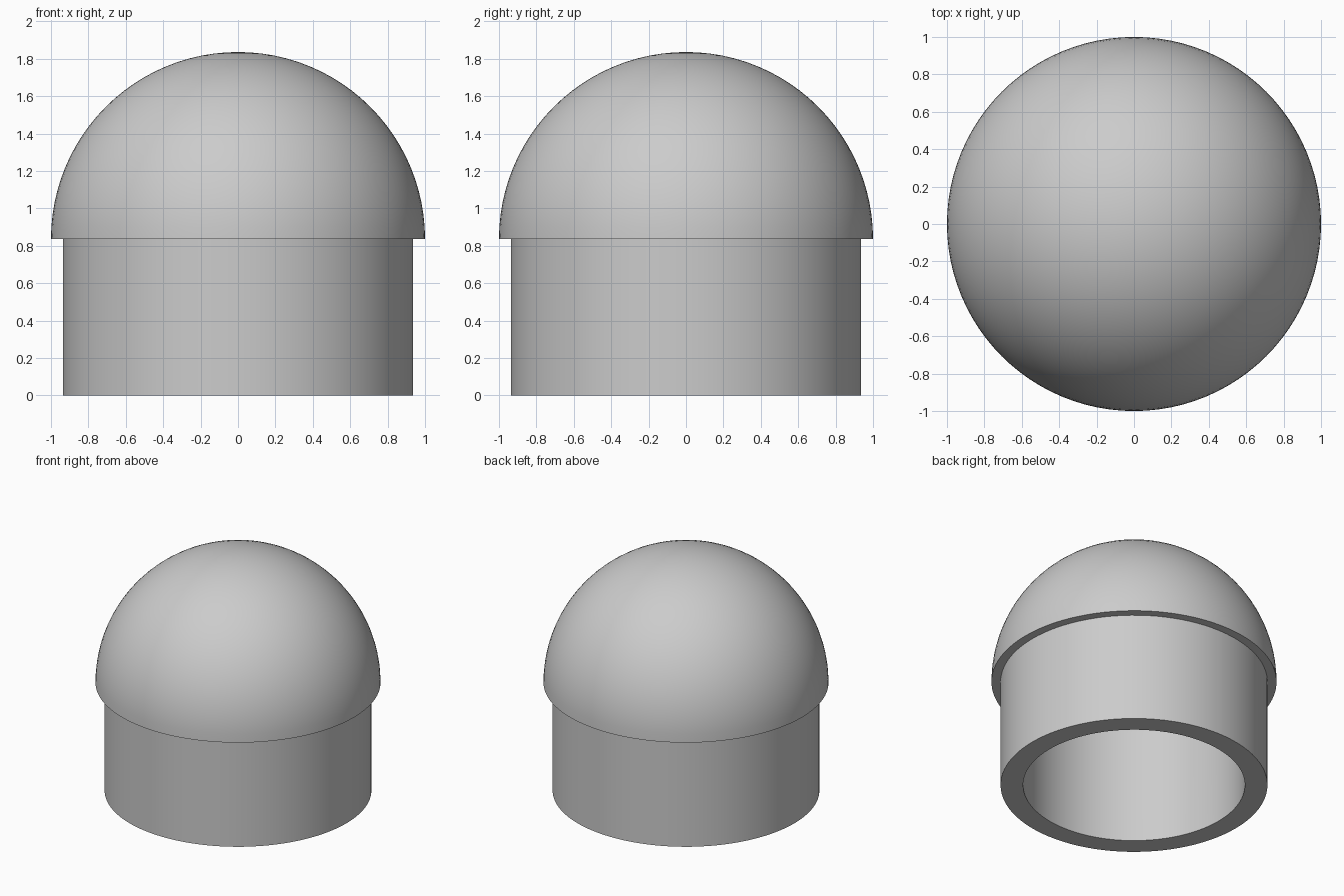
import bpy, bmesh, math

if "Cube" in bpy.data.objects:
    bpy.data.objects.remove(bpy.data.objects["Cube"], do_unlink=True)

DOME_R = 1.0       # outer dome radius
TUBE_R = 0.936     # outer collar radius
BORE_R = 0.778     # inner bore radius
RIM_Z = 0.836      # height of the dome's lower rim
SEGMENTS = 96
ARC_STEPS = 24

grey = bpy.data.materials.new("plain_grey")
grey.use_nodes = True
colour = (0.6, 0.6, 0.6, 1)
grey.diffuse_color = colour
grey.node_tree.nodes["Principled BSDF"].inputs["Base Color"].default_value = colour


def quarter_arc(radius):
    """Radius and height pairs from the rim up to the pole."""
    angles = [math.pi / 2 * i / ARC_STEPS for i in range(ARC_STEPS + 1)]
    return [(radius * math.cos(a), RIM_Z + radius * math.sin(a)) for a in angles]


def lathe(name, profile, material):
    """Spin a profile about the z axis into a smooth solid."""
    bm = bmesh.new()
    verts = [bm.verts.new((r, 0, z)) for r, z in profile]
    edges = [bm.edges.new(pair) for pair in zip(verts, verts[1:])]
    bmesh.ops.spin(bm, geom=verts + edges, cent=(0, 0, 0), axis=(0, 0, 1),
                   angle=math.tau, steps=SEGMENTS, use_merge=True)
    bmesh.ops.remove_doubles(bm, verts=bm.verts, dist=0.0001)
    bmesh.ops.recalc_face_normals(bm, faces=bm.faces)
    mesh = bpy.data.meshes.new(name)
    bm.to_mesh(mesh)
    bm.free()
    mesh.materials.append(material)
    obj = bpy.data.objects.new(name, mesh)
    bpy.context.collection.objects.link(obj)
    bpy.ops.object.select_all(action='DESELECT')
    obj.select_set(True)
    bpy.context.view_layer.objects.active = obj
    bpy.ops.object.shade_smooth_by_angle(angle=math.radians(30))
    return obj


# Hollow cap: outer dome, overhanging rim, collar, then bore with domed end
outer_dome = quarter_arc(DOME_R)[::-1]
collar = [(TUBE_R, RIM_Z), (TUBE_R, 0), (BORE_R, 0)]
inner_dome = quarter_arc(BORE_R)
lathe("domed_cap", outer_dome + collar + inner_dome, grey)
